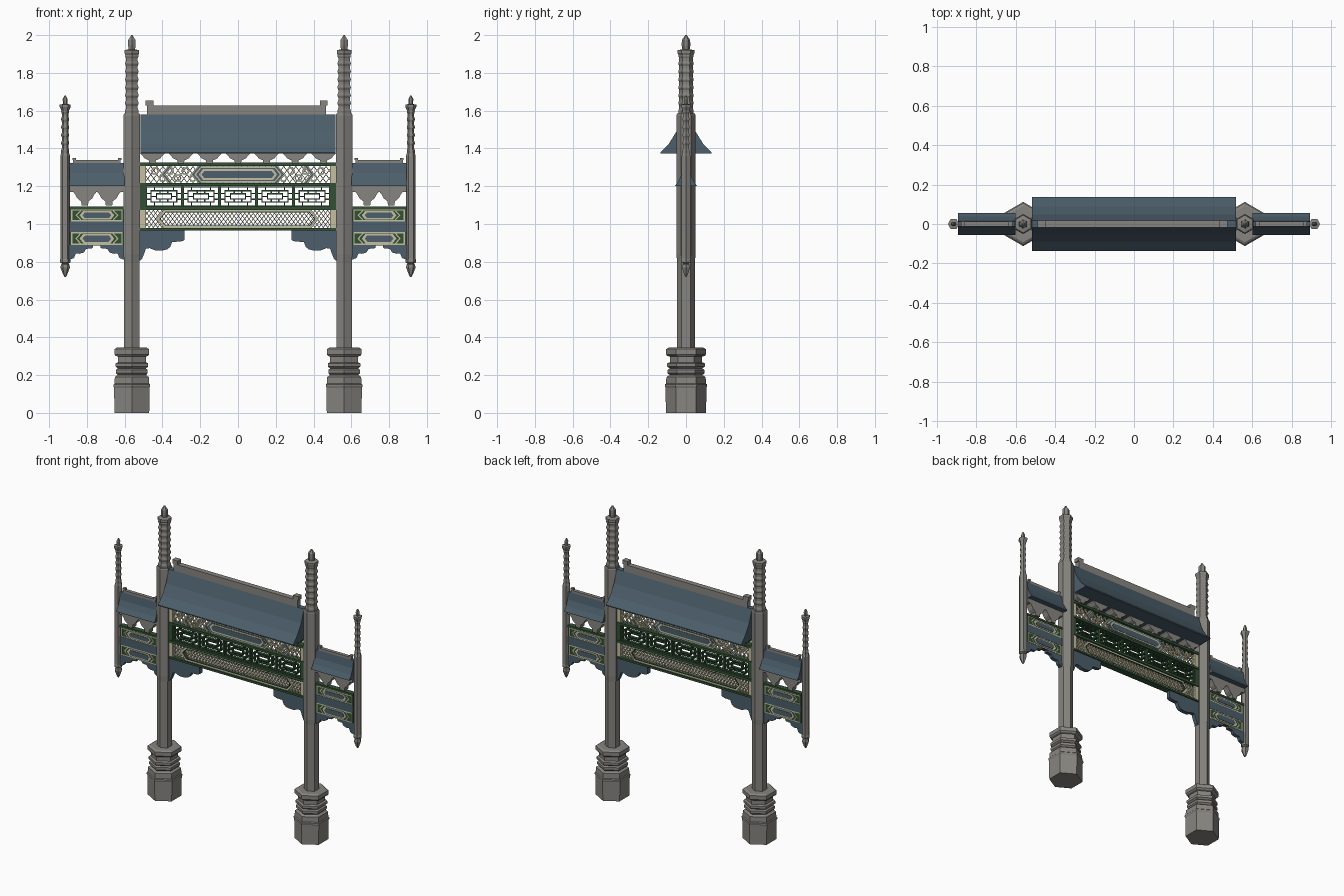
import bpy, bmesh, math
from mathutils import Vector

if "Cube" in bpy.data.objects:
    bpy.data.objects.remove(bpy.data.objects["Cube"])


def material(name, rgb):
    m = bpy.data.materials.new(name)
    m.diffuse_color = (*rgb, 1)
    m.use_nodes = True
    m.node_tree.nodes["Principled BSDF"].inputs["Base Color"].default_value = m.diffuse_color
    return m


STONE = material("grey stone", (0.245, 0.235, 0.215))
BLUE = material("slate blue", (0.072, 0.112, 0.145))
GREEN = material("dark green", (0.032, 0.08, 0.035))
CREAM = material("cream", (0.56, 0.53, 0.36))


def finish(name, bm, mat):
    bmesh.ops.recalc_face_normals(bm, faces=bm.faces)
    me = bpy.data.meshes.new(name)
    bm.to_mesh(me)
    bm.free()
    me.materials.append(mat)
    ob = bpy.data.objects.new(name, me)
    bpy.context.collection.objects.link(ob)
    return ob


def add_prism(bm, a, b):
    """Solid between two matching rings of points."""
    va, vb = [bm.verts.new(p) for p in a], [bm.verts.new(p) for p in b]
    n = len(va)
    bm.faces.new(va)
    bm.faces.new(vb[::-1])
    for i in range(n):
        bm.faces.new((va[i], vb[i], vb[(i + 1) % n], va[(i + 1) % n]))


def plate(bm, pts, d):
    """x-z outline extruded from y=-d to y=d."""
    add_prism(bm, [(x, -d, z) for x, z in pts], [(x, d, z) for x, z in pts])


def rect(bm, x0, x1, z0, z1, d):
    plate(bm, [(x0, z0), (x1, z0), (x1, z1), (x0, z1)], d)


def bars(bm, pts, w, d, closed=False):
    """Thin bars following an x-z polyline."""
    for p, q in zip(pts, pts[1:] + (pts[:1] if closed else [])) if closed else zip(pts, pts[1:]):
        p, q = Vector(p), Vector(q)
        t = (q - p).normalized() * w / 2
        n = Vector((-t.y, t.x))
        plate(bm, [p - t + n, q + t + n, q + t - n, p - t - n], d)


def box_ob(name, x0, x1, z0, z1, d, mat):
    bm = bmesh.new()
    rect(bm, x0, x1, z0, z1, d)
    return finish(name, bm, mat)


def plate_ob(name, pts, d, mat):
    bm = bmesh.new()
    plate(bm, pts, d)
    return finish(name, bm, mat)


def hexa(x0, x1, z0, z1):
    c, k = (z0 + z1) / 2, (z1 - z0) * 0.4
    return [(x0, c), (x0 + k, z1), (x1 - k, z1), (x1, c), (x1 - k, z0), (x0 + k, z0)]


def turned(name, cx, profile, rot, mat=STONE):
    """Six-sided post from (radius, z) rings."""
    bm = bmesh.new()
    rings = [[bm.verts.new((cx + r * math.cos(rot + k * math.pi / 3),
                            r * math.sin(rot + k * math.pi / 3), z)) for k in range(6)]
             for r, z in profile]
    for a, b in zip(rings, rings[1:]):
        for k in range(6):
            bm.faces.new((a[k], a[(k + 1) % 6], b[(k + 1) % 6], b[k]))
    bm.faces.new(rings[0][::-1])
    bm.faces.new(rings[-1])
    return finish(name, bm, mat)


def roof(name, x0, x1, half, z0, z1, ridge_half):
    h = z1 - z0
    side = [(half, z0), (half, z0 + 0.03 * h), (half * .66, z0 + .26 * h),
            (half * .36, z0 + .58 * h), (ridge_half, z1)]
    ring = side + [(-y, z) for y, z in reversed(side)]
    bm = bmesh.new()
    add_prism(bm, [(x0, y, z) for y, z in ring], [(x1, y, z) for y, z in ring])
    return finish(name, bm, BLUE)


def ridge(name, x0, x1, z0, z1, up, d):
    w = up * 1.6
    plate_ob(name, [(x0 + w * .2, z0), (x1 - w * .2, z0), (x1 - w * .2, z1), (x1, z1), (x1, z1 + up),
                    (x1 - w, z1 + up), (x1 - w, z1), (x0 + w, z1), (x0 + w, z1 + up),
                    (x0, z1 + up), (x0, z1), (x0 + w * .2, z1)], d, STONE)


def corbels(name, centres, top, bottom, z0, z1, d):
    bm = bmesh.new()
    h = z1 - z0
    for c in centres:
        half = [(bottom, z0), (bottom * 1.15, z0 + .3 * h), (top * .62, z0 + .5 * h),
                (top * .8, z0 + .78 * h), (top, z1)]
        plate(bm, [(c + x, z) for x, z in half] + [(c - x, z) for x, z in reversed(half)], d)
    finish(name, bm, STONE)


def net(name, x0, x1, z0, z1, step, w, d, mat):
    """Diamond net of crossing diagonals clipped to the panel."""
    bm = bmesh.new()
    h = z1 - z0
    run = h * .75
    for i in range(int((x1 - x0 + run) / step) + 1):
        s = x0 - run + i * step
        a, b = max(s, x0), min(s + run, x1)
        if b - a > .004:
            za, zb = (a - s) / run * h, (b - s) / run * h
            bars(bm, [(a, z0 + za), (b, z0 + zb)], w, d)
            bars(bm, [(a, z1 - za), (b, z1 - zb)], w, d)
    finish(name, bm, mat)


# main columns, with carved plinths and ringed finials
base = [(.092, 0), (.094, .135), (.097, .14), (.097, .15), (.092, .155), (.09, .19), (.075, .2),
        (.084, .21), (.084, .228), (.074, .235), (.086, .245), (.086, .262), (.074, .268),
        (.074, .298), (.086, .302), (.092, .31), (.092, .337), (.08, .345)]
shaft = [(.041, .34), (.041, .8), (.044, .84), (.044, 1.575), (.041, 1.585)]
finial = [(.035, 1.58)]
for i in range(7):
    z = 1.60 + i * .042
    finial += [(.035, z), (.031, z + .012), (.031, z + .026), (.035, z + .036)]
finial += [(.034, 1.895), (.039, 1.905), (.039, 1.92), (.017, 1.925), (.02, 1.945),
           (.019, 1.975), (.008, 1.992), (.004, 2.0)]
# outer hanging posts
post = [(.004, .72), (.012, .735), (.025, .77), (.022, .785), (.016, .79), (.028, .797), (.028, .81),
        (.026, .815), (.026, 1.36), (.021, 1.375)]
for i in range(5):
    z = 1.39 + i * .042
    post += [(.021, z), (.017, z + .012), (.017, z + .025), (.021, z + .035)]
post += [(.02, 1.60), (.029, 1.62), (.029, 1.632), (.012, 1.635), (.013, 1.66), (.004, 1.68)]
K = 1 / math.cos(math.pi / 6)
for s, tag in ((-1, "left"), (1, "right")):
    for part, prof in (("plinth", base), ("column", shaft), ("finial", finial)):
        turned(f"{tag}_{part}", s * .562, [(r * K, z) for r, z in prof], math.pi / 2)
    turned(f"{tag}_hanging_post", s * .915, post, 0)

# main roof
roof("main_roof", -.517, .517, .136, 1.372, 1.58, .018)
ridge("main_ridge", -.49, .475, 1.57, 1.628, .026, .018)
corbels("main_corbels", [-.453 + i * .151 for i in range(7)], .068, .016, 1.32, 1.376, .035)

# main beams and frame ends
for i, (z0, z1) in enumerate(((1.308, 1.325), (1.2, 1.216), (1.075, 1.092), (.965, .978))):
    box_ob(f"main_beam_{i}", -.525, .525, z0, z1, .022, GREEN)
for s in (-1, 1):
    a, b = sorted((s * .488, s * .525))
    box_ob("fret_end", a, b, 1.085, 1.205, .018, GREEN)
    box_ob("upper_end", a, b, 1.21, 1.31, .016, CREAM)
    box_ob("lower_end", a, b, .975, 1.08, .016, CREAM)

# lower panel: diamond net with a long six-sided frame
net("lower_net", -.49, .49, .978, 1.076, .0225, .004, .006, CREAM)
bm = bmesh.new()
bars(bm, hexa(-.425, .42, .984, 1.07), .011, .012, True)
finish("lower_frame", bm, CREAM)
bm = bmesh.new()
bars(bm, hexa(-.412, .407, .991, 1.063), .004, .013, True)
finish("lower_frame_line", bm, GREEN)

# upper panel: net, rosettes, chevrons and central plaque
net("upper_net", -.49, .49, 1.214, 1.31, .032, .004, .006, CREAM)
bm = bmesh.new()
for s in (-1, 1):
    for i in range(6):
        c = Vector((s * (.24 + i * .04), 1.243 + .038 * (i % 2)))
        bars(bm, [(c.x + .018 * math.cos(k * math.pi / 3), c.y + .018 * math.sin(k * math.pi / 3))
                  for k in range(6)], .006, .008, True)
finish("rosettes", bm, CREAM)
for off, w, mat, d in ((0, .02, CREAM, .012), (0, .009, BLUE, .014)):
    bm = bmesh.new()
    for s in (-1, 1):
        bars(bm, [(s * .36, 1.306), (s * .395, 1.262), (s * .36, 1.218)], w, d)
        bars(bm, [(s * .20, 1.306), (s * .238, 1.262), (s * .20, 1.218)], w, d)
    finish("chevrons", bm, mat)
for hx, hz, d, mat in ((.238, .042, .010, CREAM), (.222, .034, .013, BLUE),
                       (.208, .028, .015, CREAM), (.193, .019, .017, BLUE)):
    plate_ob("centre_plaque", hexa(-hx, hx, 1.262 - hz, 1.262 + hz), d, mat)

# fretwork: five open panels of nested rectangles and links
bm = bmesh.new()
for i in range(5):
    c, z = -.392 + i * .196, 1.146
    for hx, hz in ((.092, .05), (.068, .03), (.04, .014)):
        bars(bm, [(c - hx, z - hz), (c + hx, z - hz), (c + hx, z + hz), (c - hx, z + hz)],
             .006, .01, True)
    for s in (-1, 1):
        rect(bm, *sorted((c + s * .093, c + s * .099)), z - .054, z + .054, .014)
        for q in (-1, 1):
            bars(bm, [(c + s * .05, z + q * .03), (c + s * .05, z + q * .05)], .006, .01)
            bars(bm, [(c + s * .02, z + q * .014), (c + s * .02, z + q * .03)], .006, .01)
            bars(bm, [(c + s * .068, z + q * .015), (c + s * .092, z + q * .015)], .006, .01)
        bars(bm, [(c + s * .04, z), (c + s * .068, z)], .006, .01)
finish("fretwork", bm, GREEN)

# side wings and blue corner braces
brace = [(-.01, .97), (.235, .97), (.235, .915), (.215, .907), (.17, .905), (.16, .88), (.145, .866),
         (.12, .86), (.08, .86), (.05, .872), (.03, .87), (.02, .84), (.01, .815), (-.01, .8)]
small = [(-.01, .89), (.125, .89), (.12, .872), (.085, .868), (.075, .85), (.05, .842), (.032, .845),
         (.022, .82), (-.01, .808)]
for s, tag in ((-1, "left"), (1, "right")):
    plate_ob(f"{tag}_brace", [(s * (.518 - x), z) for x, z in brace], .014, BLUE)
    plate_ob(f"{tag}_inner_small_brace", [(s * (.606 + x), z) for x, z in small], .012, BLUE)
    plate_ob(f"{tag}_outer_small_brace", [(s * (.89 - x), z) for x, z in small], .012, BLUE)
    x0, x1 = sorted((s * .6, s * .892))
    mid = s * .747
    roof(f"{tag}_side_roof", x0, x1, .057, 1.2, 1.322, .012)
    ridge(f"{tag}_side_ridge", mid - .13, mid + .13, 1.315, 1.338, .012, .012)
    box_ob(f"{tag}_corbel_rail", x0, x1, 1.17, 1.205, .022, STONE)
    corbels(f"{tag}_side_corbels", [mid - .064, mid + .064], .063, .017, 1.098, 1.172, .022)
    box_ob(f"{tag}_side_cap", x0, x1, 1.078, 1.092, .018, GREEN)
    box_ob(f"{tag}_side_band", x0, x1, .958, 1.014, .015, BLUE)
    for z0, z1 in ((1.012, 1.08), (.886, .96)):
        box_ob(f"{tag}_side_panel", x0, x1, z0, z1, .012, GREEN)
        bm = bmesh.new()
        bars(bm, [(mid - .133, z0 + .006), (mid + .133, z0 + .006),
                  (mid + .133, z1 - .006), (mid - .133, z1 - .006)], .007, .014, True)
        for q in (-1, 1):
            c = (z0 + z1) / 2
            bars(bm, [(mid + q * .088, z1 - .012), (mid + q * .11, c), (mid + q * .088, z0 + .012)],
                 .006, .014)
        finish(f"{tag}_side_trim", bm, CREAM)
        plate_ob(f"{tag}_side_plaque", hexa(mid - .092, mid + .092, z0 + .012, z1 - .012), .015, CREAM)
        plate_ob(f"{tag}_side_inset", hexa(mid - .076, mid + .076, z0 + .02, z1 - .02), .018, BLUE)
